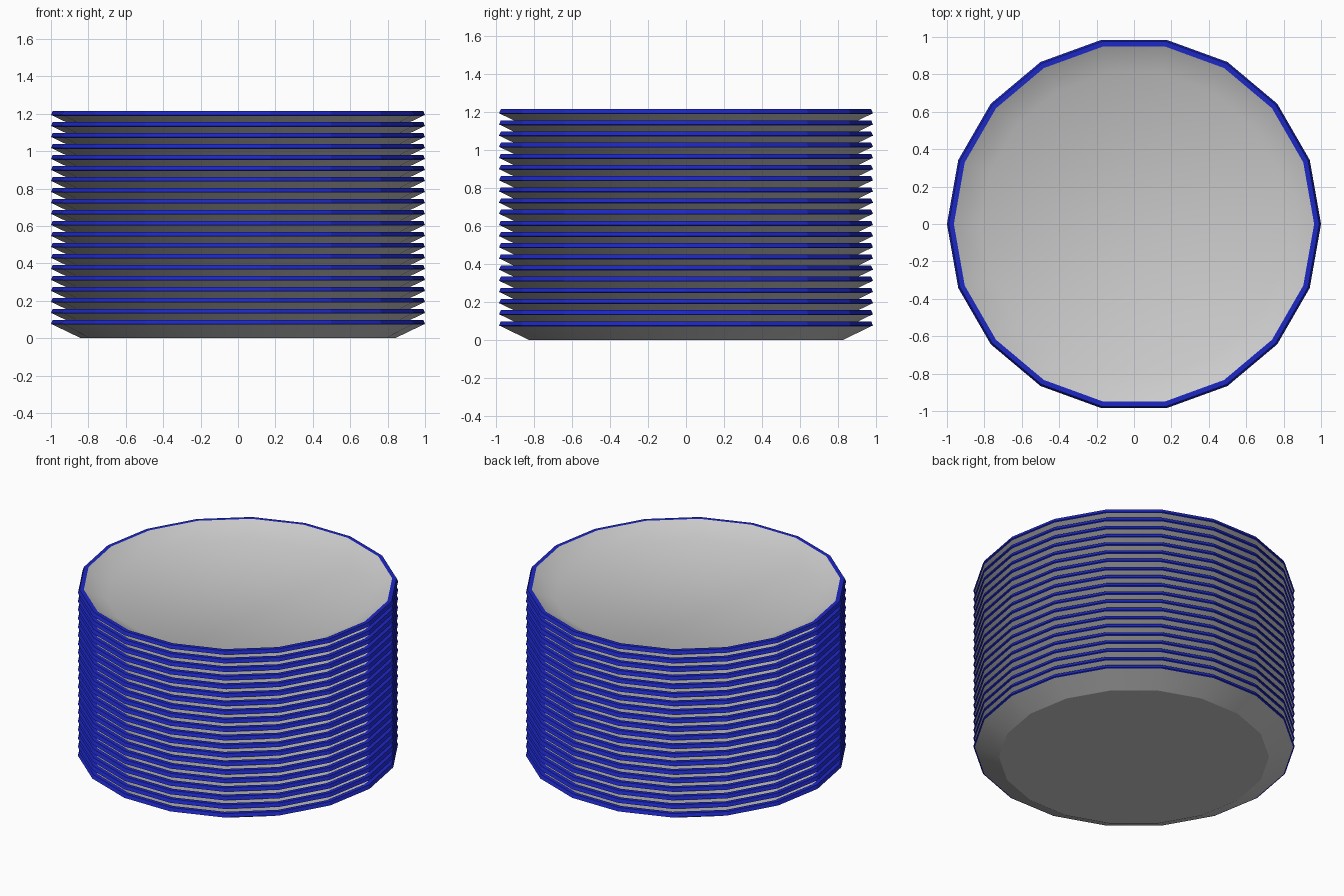
import bpy, bmesh, math

if "Cube" in bpy.data.objects:
    bpy.data.objects.remove(bpy.data.objects["Cube"])

SIDES, COUNT, STEP = 18, 20, 0.0588

# Blue enamel for the rims
blue = bpy.data.materials.new("rim_blue")
blue.diffuse_color = (0.012, 0.02, 0.55, 1)
blue.use_nodes = True
blue.node_tree.nodes["Principled BSDF"].inputs["Base Color"].default_value = blue.diffuse_color
grey = bpy.data.materials.new("plate_grey")
grey.diffuse_color = (0.8, 0.8, 0.8, 1)
grey.use_nodes = True
grey.node_tree.nodes["Principled BSDF"].inputs["Base Color"].default_value = grey.diffuse_color

# Plate cross-section (radius, height), from the underside out and back to the floor
PROFILE = [(0.84, 0.0), (0.99, 0.072), (1.0, 0.076), (0.99, 0.098),
           (0.963, 0.098), (0.82, 0.022)]
RIM_BANDS = (1, 2, 3)


def plate_mesh():
    bm = bmesh.new()
    rings = []
    for r, z in PROFILE:
        rings.append([bm.verts.new((r * math.cos(2 * math.pi * i / SIDES),
                                    r * math.sin(2 * math.pi * i / SIDES), z))
                      for i in range(SIDES)])
    for b in range(len(rings) - 1):
        lo, hi = rings[b], rings[b + 1]
        for i in range(SIDES):
            j = (i + 1) % SIDES
            f = bm.faces.new((lo[i], lo[j], hi[j], hi[i]))
            f.material_index = 1 if b in RIM_BANDS else 0
            f.smooth = b not in RIM_BANDS
    # Flat underside, and floor blending smoothly into the wall
    bm.faces.new(rings[0][::-1])
    floor = bm.faces.new(rings[-1])
    floor.smooth = True
    # Crisp edges at the foot and around the rim
    for ring in rings[:5]:
        for i in range(SIDES):
            bm.edges.get((ring[i], ring[(i + 1) % SIDES])).smooth = False
    me = bpy.data.meshes.new("plate")
    bm.to_mesh(me)
    bm.free()
    me.materials.append(grey)
    me.materials.append(blue)
    return me


# Stack of identical plates
mesh = plate_mesh()
for n in range(COUNT):
    plate = bpy.data.objects.new(f"plate_{n + 1:02d}", mesh)
    plate.location.z = n * STEP
    bpy.context.collection.objects.link(plate)
